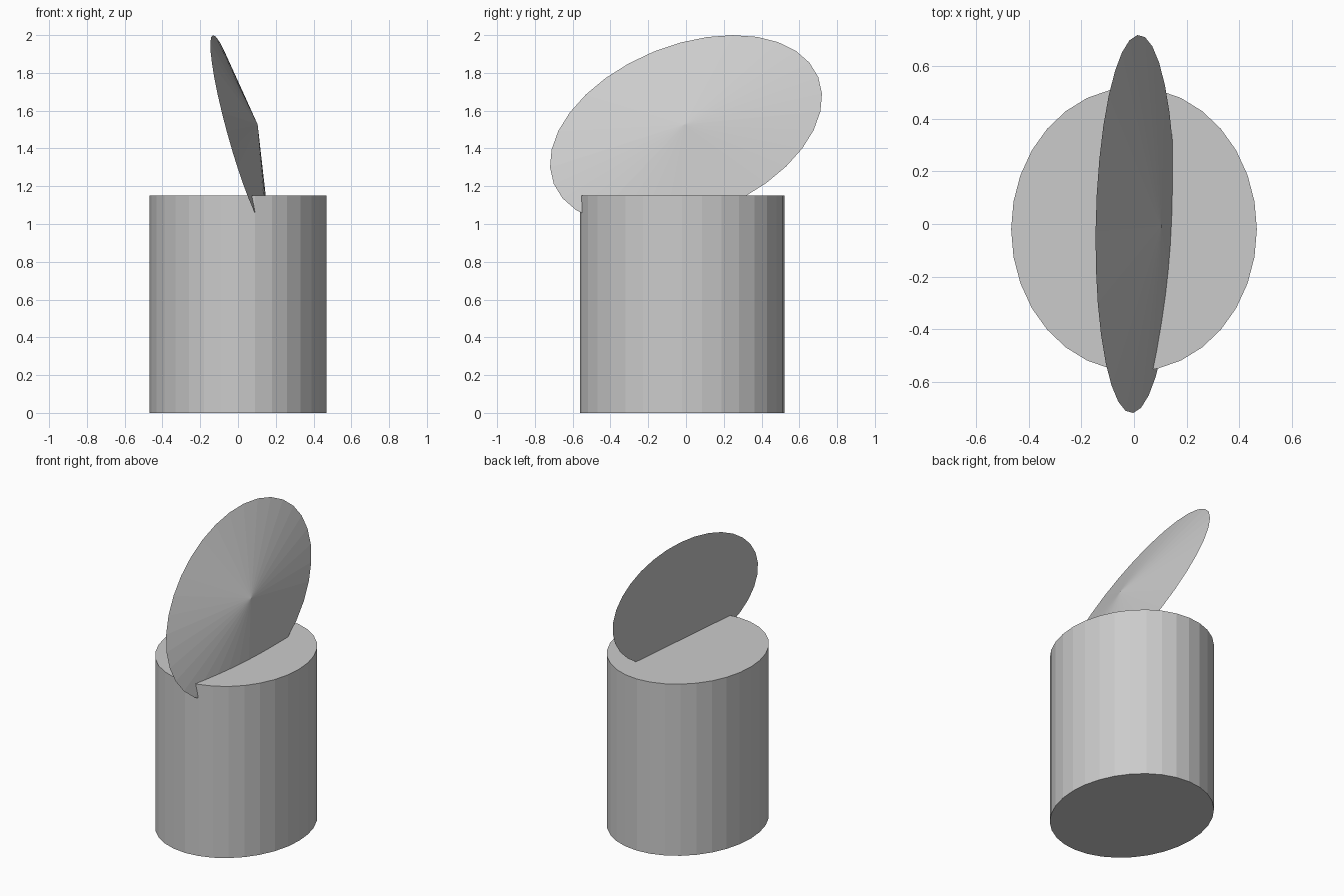
import bpy, bmesh
from mathutils import Matrix, Vector

if "Cube" in bpy.data.objects:
    bpy.data.objects.remove(bpy.data.objects["Cube"])


def solid(name, top_radius, centre, u, v, w):
    """32-sided cone or cylinder: base ellipse spanned by u and v, rising along w."""
    bm = bmesh.new()
    bmesh.ops.create_cone(bm, cap_ends=True, segments=32,
                          radius1=1, radius2=top_radius, depth=1)
    bmesh.ops.translate(bm, verts=bm.verts, vec=(0, 0, 0.5))
    m = Matrix((u, v, w)).transposed().to_4x4()
    m.translation = Vector(centre)
    bm.transform(m)
    bmesh.ops.recalc_face_normals(bm, faces=bm.faces)
    mesh = bpy.data.meshes.new(name)
    bm.to_mesh(mesh)
    bm.free()
    obj = bpy.data.objects.new(name, mesh)
    bpy.context.collection.objects.link(obj)
    return obj


# Upright, slightly oval drum
solid("drum_base", 1, (0, -0.02, 0), (0.468, 0, 0), (0, 0.541, 0), (0, 0, 1.152))

# Shallow tilted cone sunk into the top of the drum
solid("tilted_cone", 0, (0.005, 0, 1.495),
      (-0.022, 0.70, 0.283), (-0.150, -0.170, 0.418), (0.099, -0.009, 0.032))
